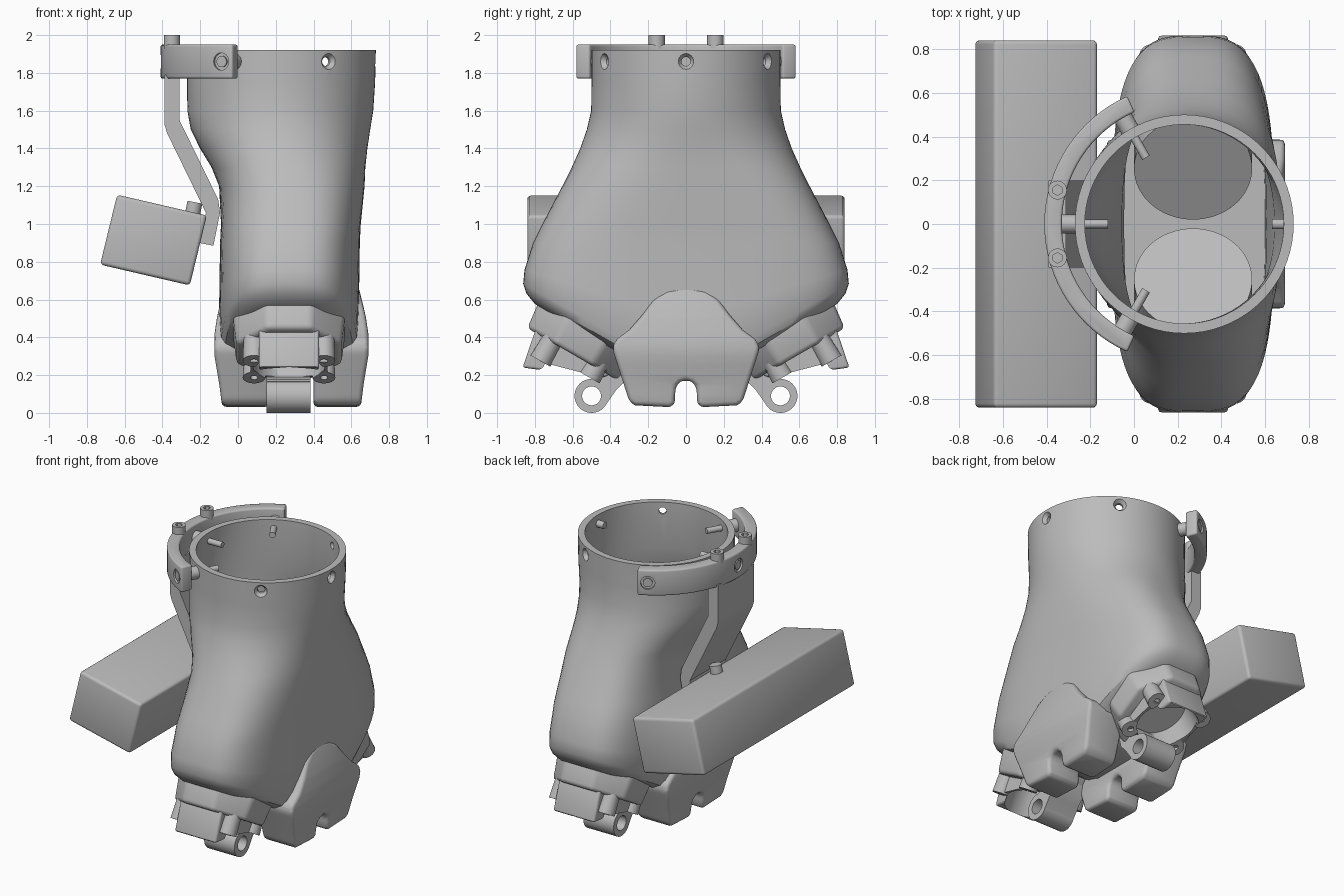
import bpy, bmesh
from math import sin, cos, pi, radians
from mathutils import Vector, Matrix

cube = bpy.data.objects.get("Cube")
if cube:
    bpy.data.objects.remove(cube)

grey = bpy.data.materials.new("plain_grey")
grey.use_nodes = True
grey.diffuse_color = (0.5, 0.5, 0.5, 1)
grey.node_tree.nodes["Principled BSDF"].inputs["Base Color"].default_value = (0.5, 0.5, 0.5, 1)


def finish(name, bm):
    bmesh.ops.recalc_face_normals(bm, faces=bm.faces)
    mesh = bpy.data.meshes.new(name)
    bm.to_mesh(mesh)
    bm.free()
    mesh.materials.append(grey)
    ob = bpy.data.objects.new(name, mesh)
    bpy.context.collection.objects.link(ob)
    return ob


def bake(ob):
    """Replace the mesh with its modified result."""
    deps = bpy.context.evaluated_depsgraph_get()
    mesh = bpy.data.meshes.new_from_object(ob.evaluated_get(deps))
    ob.modifiers.clear()
    ob.data = mesh


def bevel(ob, width, segments=3):
    m = ob.modifiers.new("bevel", "BEVEL")
    m.width, m.segments, m.limit_method = width, segments, "ANGLE"
    m.angle_limit = radians(35)
    bake(ob)
    return ob


def cut(ob, cutters):
    for c in cutters:
        m = ob.modifiers.new("cut", "BOOLEAN")
        m.operation, m.object, m.solver = "DIFFERENCE", c, "EXACT"
    bake(ob)
    for c in cutters:
        bpy.data.objects.remove(c)


def cyl(name, p0, p1, r0, r1=None, seg=32, roll=0):
    """Cylinder or cone between two points."""
    p0, p1 = Vector(p0), Vector(p1)
    axis = p1 - p0
    bm = bmesh.new()
    mat = (Matrix.Translation((p0 + p1) / 2) @ axis.to_track_quat("Z", "Y").to_matrix().to_4x4()
           @ Matrix.Rotation(roll, 4, "Z"))
    bmesh.ops.create_cone(bm, cap_ends=True, segments=seg, radius1=r0,
                          radius2=r0 if r1 is None else r1, depth=axis.length, matrix=mat)
    return finish(name, bm)


def prism(name, pts, axis, lo, hi):
    """Profile extruded along x, y or z."""
    place = {"x": lambda u, v, w: (w, u, v), "y": lambda u, v, w: (u, w, v),
             "z": lambda u, v, w: (u, v, w)}[axis]
    bm = bmesh.new()
    a, b = [[bm.verts.new(place(u, v, w)) for u, v in pts] for w in (lo, hi)]
    bm.faces.new(a)
    bm.faces.new(b)
    for i in range(len(pts)):
        j = (i + 1) % len(pts)
        bm.faces.new((a[i], a[j], b[j], b[i]))
    return finish(name, bm)


# Hollow body: rings of (centre x, half x, half y, squareness, z, rise per |y|)
rings = [(.27, 0, .72, 3.2, .11, .577), (.27, .29, .80, 3.2, .115, .577),
         (.27, .345, .845, 3.2, .15, .57), (.27, .365, .862, 3.2, .2, .56),
         (.27, .37, .855, 3.2, .5, .3), (.275, .37, .81, 3.0, .9, 0),
         (.28, .37, .76, 2.9, 1.0, 0), (.285, .385, .655, 2.6, 1.2, 0),
         (.267, .407, .605, 2.4, 1.3, 0), (.242, .443, .56, 2.2, 1.4, 0),
         (.225, .475, .525, 2.05, 1.5, 0), (.224, .492, .502, 2, 1.6, 0),
         (.228, .498, .5, 2, 1.75, 0), (.23, .5, .5, 2, 1.92, 0),
         (.23, .455, .455, 2, 1.92, 0), (.225, .45, .455, 2, 1.6, 0),
         (.242, .4, .51, 2.2, 1.4, 0), (.285, .34, .6, 2.6, 1.2, 0),
         (.28, .325, .7, 2.9, 1.0, 0), (.275, .325, .7, 3, .8, 0),
         (.275, 0, .6, 3, .8, 0)]
N = 72
bm = bmesh.new()
loops = []
for cx, a, b, n, z, rise in rings:
    loop = []
    for i in range(N):
        c, s = cos(2 * pi * i / N), sin(2 * pi * i / N)
        x = a * abs(c) ** (2 / n) * (1 if c > 0 else -1)
        y = b * abs(s) ** (2 / n) * (1 if s > 0 else -1)
        loop.append(bm.verts.new((cx + x, y, z + rise * max(abs(y), .2))))
    loops.append(loop)
for lo, hi in zip(loops, loops[1:]):
    for i in range(N):
        j = (i + 1) % N
        bm.faces.new((lo[i], lo[j], hi[j], hi[i]))
bmesh.ops.remove_doubles(bm, verts=bm.verts, dist=.0005)
body = finish("body_shell", bm)


def polar(angle, r, z):
    return (.23 + r * cos(radians(angle)), r * sin(radians(angle)), z)


# Countersunk holes around the neck
holes = []
for ang in (-60, 0, 60):
    holes.append(cyl("hole", polar(ang, .4, 1.86), polar(ang, .55, 1.86), .024))
    holes.append(cyl("sink", polar(ang, .47, 1.86), polar(ang, .51, 1.86), .022, .05))
cut(body, holes)

# Curved clamp with screws through the neck
arc = [114 + 132 * i / 32 for i in range(33)]
clamp_pts = [polar(t, .64, 0)[:2] for t in arc] + [polar(t, .56, 0)[:2] for t in reversed(arc)]
clamp = bevel(prism("clamp_arc", clamp_pts, "z", 1.77, 1.95), .012)
sockets = []
for ang in (120, 180, 240):
    cyl("clamp_screw", polar(ang, .35, 1.86), polar(ang, .57, 1.86), .02)
    cyl("clamp_spacer", polar(ang, .495, 1.86), polar(ang, .565, 1.86), .043)
    sockets.append(cyl("recess", polar(ang, .625, 1.86), polar(ang, .7, 1.86), .046))
    cyl("screw_head", polar(ang, .6, 1.86), polar(ang, .635, 1.86), .03)
cut(clamp, sockets)
for y in (-.155, .155):
    bolt = cyl("clamp_bolt", (-.35, y, 1.93), (-.35, y, 2), .043)
    cut(bolt, [cyl("hex", (-.35, y, 1.975), (-.35, y, 2.05), .024, seg=6)])

# Bent strut carrying the box
strut = [(-.39, 1.79), (-.31, 1.79), (-.31, 1.55), (-.105, 1.13), (-.095, 1.06), (-.13, .885),
         (-.205, .9), (-.17, 1.06), (-.375, 1.48), (-.39, 1.53)]
prism("strut", strut, "y", -.2, .2)
box = bevel(prism("box", [(-.64, 1.155), (-.165, 1.045), (-.255, .675), (-.73, .785)],
                  "y", -.84, .84), .02)
cut(box, [cyl("hole", (-.32, 0, .66), (-.29, 0, .78), .045)])
cyl("box_knob", (-.245, 0, 1.03), (-.228, 0, 1.115), .04)

# Angled sockets with bores, corner lobes and hinge lugs at both ends
for s, side in ((-1, "front"), (1, "back")):
    d = Vector((0, s * .5, -.866))
    along = Vector((0, s * .866, .5))
    base = Vector((.27, s * .6, .31))

    def bore(r=.19):
        return cyl("bore", base - d * .09, base + d * .4, r)

    cyl(side + "_inner_cylinder", (.27, s * .254, 1.11),
        Vector((.27, s * .254, 1.11)) + d * .5, .27, seg=64)
    collar = bevel(cyl(side + "_collar", base - d * .2, base, .325, .3, 8, pi / 8), .025)
    cut(collar, [bore()])
    block = prism(side + "_socket_block", [(s * .79, .46), (s * .865, .24), (s * .56, .2),
                  (s * .42, .19), (s * .38, .24)], "x", .11, .43)
    cut(bevel(block, .015), [bore()])
    for x in (.085, .455):
        for u in (-.14, .13):
            p = base + along * u + Vector((x - .27, 0, 0))
            lobe = cyl(side + "_lobe", p - d * .04, p + d * (.09 + .2 * u), .055, .06)
            cut(lobe, [cyl("hole", p, p + d * .3, .02, seg=16), bore()])
        p = sorted((x, .27))
        wall = prism(side + "_socket_cheek", [(s * .74, .42), (s * .77, .27), (s * .5, .2),
                     (s * .42, .22)], "x", x - .02, x + .02)
        cut(wall, [bore()])
    # Lug: arm and barrel share a cross hole
    arm = prism(side + "_lug_arm", [(s * .55, .165), (s * .46, .19), (s * .42, .28),
                (s * .3, .28), (s * .33, .16), (s * .37, .12), (s * .43, .035)], "x", .15, .385)
    barrel = cyl(side + "_lug_barrel", (.15, s * .5, .09), (.385, s * .5, .09), .09, seg=48)
    for part in (arm, barrel):
        cut(part, [cyl("pin", (.1, s * .5, .09), (.45, s * .5, .09), .05)])

# Bulging notched saddle pads on both broad sides
half = [(.03, .165), (.055, .14), (.06, .055), (.075, .03), (.27, .04), (.3, .06), (.39, .34),
        (.375, .385), (.3, .44), (.23, .52), (.17, .6), (.1, .65)]
outline = [(0, .175)] + half + [(0, .672)] + [(-y, z) for y, z in reversed(half)]
bulge = [(.03, .65), (.15, .665), (.3, .69), (.42, .69), (.52, .675), (.6, .655), (.68, .635)]


def bulge_x(z):
    for (z0, x0), (z1, x1) in zip(bulge, bulge[1:]):
        if z <= z1:
            return x0 + (x1 - x0) * max(0, z - z0) / (z1 - z0)
    return bulge[-1][1]


for name, sign in (("left_saddle_pad", 1), ("right_saddle_pad", -1)):
    pad = bevel(prism(name, outline, "x", .4, .7), .025)
    bm = bmesh.new()
    bm.from_mesh(pad.data)
    for k in range(1, 13):
        bmesh.ops.bisect_plane(bm, geom=bm.verts[:] + bm.edges[:] + bm.faces[:],
                               plane_co=(0, 0, .05 * k), plane_no=(0, 0, 1))
    for v in bm.verts:
        if v.co.x > .6:
            v.co.x += bulge_x(v.co.z) - .7
        if sign < 0:
            v.co.x = .566 - v.co.x
    bmesh.ops.recalc_face_normals(bm, faces=bm.faces)
    bm.to_mesh(pad.data)
    bm.free()

# Smooth shading with crisp edges
bpy.ops.object.select_all(action="DESELECT")
for ob in bpy.context.collection.objects:
    if ob.type == "MESH":
        ob.select_set(True)
        bpy.context.view_layer.objects.active = ob
bpy.ops.object.shade_smooth_by_angle(angle=radians(32))
